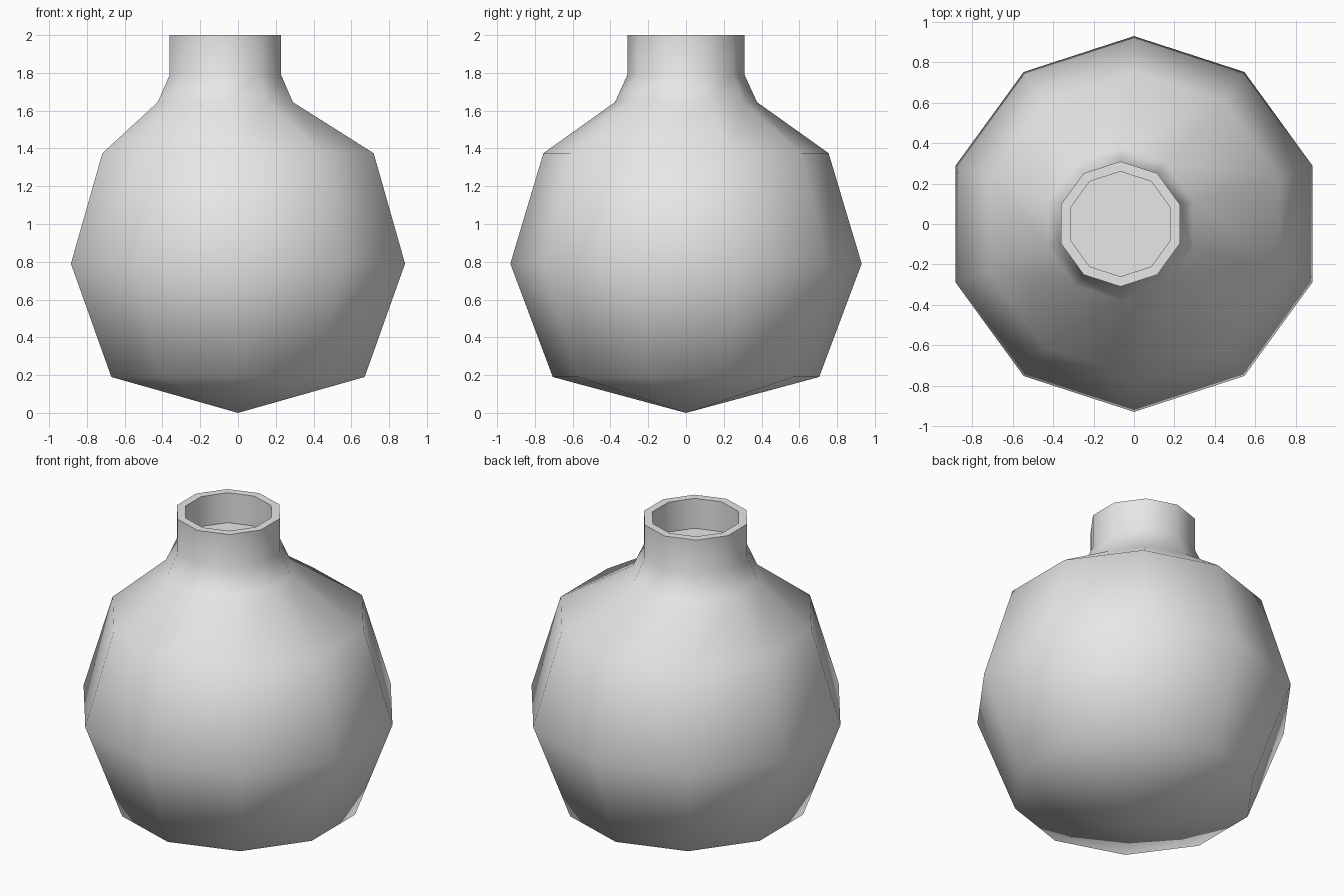
import bpy
import bmesh
import math

cube = bpy.data.objects.get("Cube")
if cube:
    bpy.data.objects.remove(cube, do_unlink=True)

SIDES = 10
NECK_X = -0.067  # the neck sits slightly off centre

# Flask colour
grey = bpy.data.materials.new("light grey")
grey.use_nodes = True
grey.diffuse_color = (0.8, 0.8, 0.8, 1)
grey.node_tree.nodes["Principled BSDF"].inputs["Base Color"].default_value = (0.8, 0.8, 0.8, 1)

# Profile rings: centre x, radius, height
rings = [
    (0, 0.705, 0.19),
    (0, 0.93, 0.79),
    (0, 0.755, 1.375),
    (NECK_X, 0.376, 1.645),
    (NECK_X, 0.31, 1.79),
    (NECK_X, 0.31, 2.0),
    (NECK_X, 0.26, 2.0),
    (NECK_X, 0.26, 1.81),
]


def add_ring(bm, cx, radius, z):
    angles = [math.pi / 2 + i * math.tau / SIDES for i in range(SIDES)]
    return [bm.verts.new((cx + radius * math.cos(a), radius * math.sin(a), z)) for a in angles]


bm = bmesh.new()
loops = [add_ring(bm, *ring) for ring in rings]

# Bulb, neck, rim and inner wall
for low, high in zip(loops, loops[1:]):
    for i in range(SIDES):
        j = (i + 1) % SIDES
        bm.faces.new((low[i], low[j], high[j], high[i]))

# Pointed base
tip = bm.verts.new((0, 0, 0))
for i in range(SIDES):
    bm.faces.new((tip, loops[0][(i + 1) % SIDES], loops[0][i]))

# Flat floor inside the neck
bm.faces.new(loops[-1])
bmesh.ops.recalc_face_normals(bm, faces=bm.faces)

mesh = bpy.data.meshes.new("flask")
bm.to_mesh(mesh)
bm.free()
mesh.materials.append(grey)
flask = bpy.data.objects.new("flask", mesh)
bpy.context.collection.objects.link(flask)

# Smooth bulb with crisp rim and floor edges
bpy.ops.object.select_all(action="DESELECT")
flask.select_set(True)
bpy.context.view_layer.objects.active = flask
bpy.ops.object.shade_smooth_by_angle(angle=math.radians(65))
